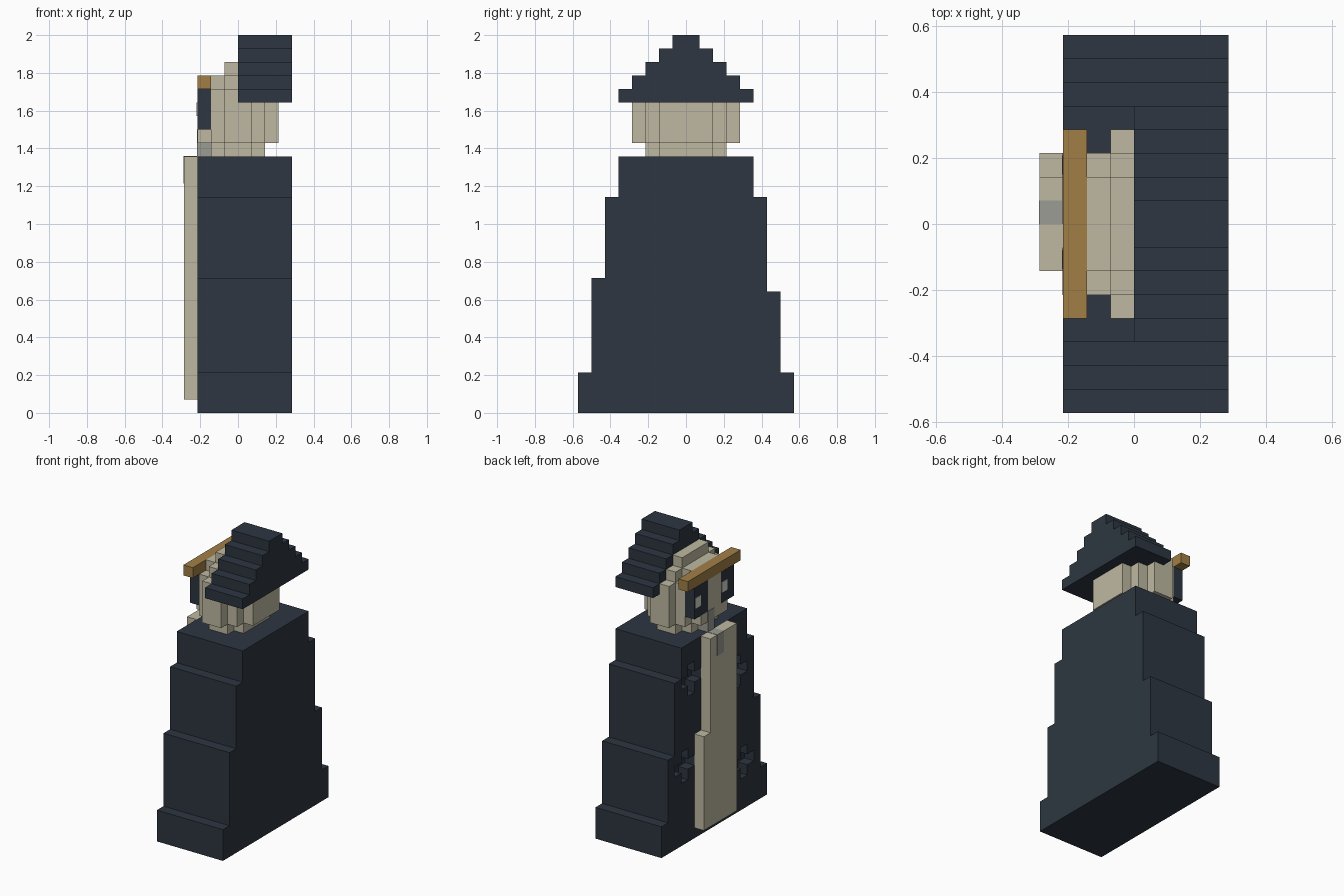
import bpy
import bmesh
from mathutils import Vector

U = 2 / 28  # one block

if "Cube" in bpy.data.objects:
    bpy.data.objects.remove(bpy.data.objects["Cube"], do_unlink=True)


def material(name, hex_code):
    srgb = [int(hex_code[i:i + 2], 16) / 255 for i in (0, 2, 4)]
    colour = [c / 12.92 if c <= 0.04045 else ((c + 0.055) / 1.055) ** 2.4 for c in srgb] + [1]
    mat = bpy.data.materials.new(name)
    mat.use_nodes = True
    mat.diffuse_color = colour
    mat.node_tree.nodes["Principled BSDF"].inputs["Base Color"].default_value = colour
    return mat


DARK = material("dark slate", "2d3641")
CREAM = material("cream", "bfb9a2")
BROWN = material("ochre brown", "a17f46")
GREY = material("stone grey", "9a9c93")
WHITE = material("eye white", "d6d4c8")


def finish(name, bm, mat):
    bmesh.ops.recalc_face_normals(bm, faces=bm.faces)
    bmesh.ops.scale(bm, vec=(U, U, U), verts=bm.verts)
    mesh = bpy.data.meshes.new(name)
    bm.to_mesh(mesh)
    bm.free()
    mesh.materials.append(mat)
    obj = bpy.data.objects.new(name, mesh)
    bpy.context.collection.objects.link(obj)
    return obj


def boxes(name, mat, *spans):
    """Blocks given as (x0, x1, y0, y1, z0, z1)."""
    bm = bmesh.new()
    for x0, x1, y0, y1, z0, z1 in spans:
        verts = bmesh.ops.create_cube(bm, size=1)["verts"]
        bmesh.ops.scale(bm, vec=(x1 - x0, y1 - y0, z1 - z0), verts=verts)
        bmesh.ops.translate(bm, vec=((x0 + x1) / 2, (y0 + y1) / 2, (z0 + z1) / 2), verts=verts)
    return finish(name, bm, mat)


def extrude(name, mat, outline, x0, x1):
    """A y-z outline extruded along x."""
    bm = bmesh.new()
    face = bm.faces.new([bm.verts.new((x0, y, z)) for y, z in outline])
    moved = bmesh.ops.extrude_face_region(bm, geom=[face])["geom"]
    bmesh.ops.translate(bm, vec=Vector((x1 - x0, 0, 0)),
                        verts=[g for g in moved if isinstance(g, bmesh.types.BMVert)])
    return finish(name, bm, mat)


def steps(base, tiers, sign):
    """Stair outline of one side, from bottom to top."""
    points, z = [], base
    for half, top in tiers:
        points += [(sign * half, z), (sign * half, top)]
        z = top
    return points


# stepped robe body
right = steps(0, [(8, 3), (7, 10), (6, 16), (5, 19)], -1)
left = steps(0, [(8, 3), (7, 9), (6, 16), (5, 19)], 1)
body = extrude("robe_body", DARK, left + right[::-1], -3, 4)

# cross shaped recesses in the robe
for cy, cz in [(4.5, 7.5), (-4.5, 4.5), (3.5, 15.5), (-3.5, 13.5)]:
    a, b = 0.5, 1.5
    quarter = [(b, -a), (b, a), (a, a)]
    cross = []
    for _ in range(4):
        cross += quarter
        quarter = [(-z, y) for y, z in quarter]
    cutter = extrude("cross_cutter", DARK, [(cy + y, cz + z) for y, z in cross], -3.5, -2)
    cutter.hide_render = True
    mod = body.modifiers.new("recess", "BOOLEAN")
    mod.operation = "DIFFERENCE"
    mod.solver = "EXACT"
    mod.object = cutter
    bpy.context.view_layer.objects.active = body
    bpy.ops.object.modifier_apply(modifier=mod.name)
    bpy.data.objects.remove(cutter, do_unlink=True)

# long beard
extrude("beard", CREAM, [(-2, 1), (3, 1), (3, 10), (2, 10), (2, 19), (-2, 19)], -4, -3)

# rounded block head
boxes("neck", CREAM,
      (-1, 1, -3, 3, 19, 20), (-2, 2, -2, 2, 19, 20))
boxes("head", CREAM,
      (-1, 1, -4, 4, 20, 24), (-2, 2, -3, 3, 20, 23),
      (-3, 3, -2, 2, 20, 23), (-2, 0, -3, 3, 23, 24),
      (-3, -2, -1, 1, 23, 24), (-2, 0, -2, 2, 24, 25),
      (-1, 0, -3, 3, 24, 25), (-1, 0, -2, 2, 25, 26))

# grey mouth mark on the chin and beard
boxes("mouth", GREY, (-3.03, -2, 0, 1, 19, 21))
boxes("beard_mark", GREY, (-4.03, -3, 0, 1, 17, 19.03))

# eye sockets, pupils and brow
for side, s in (("right", -1), ("left", 1)):
    y0, y1 = sorted((s, 3 * s))
    boxes(side + "_eye_socket", DARK, (-3.02, -2, y0, y1, 21, 24))
    boxes(side + "_eye_glint", WHITE, (-3.06, -3, y1 - 0.9, y1 - 0.1, 22, 23))
boxes("brow_beam", BROWN, (-3, -2, -4, 4, 24, 25))

# stepped hood
tiers = [(5 - i, 24 + i) for i in range(5)]
extrude("hood", DARK, steps(23, tiers, 1) + steps(23, tiers, -1)[::-1], 0, 4)
